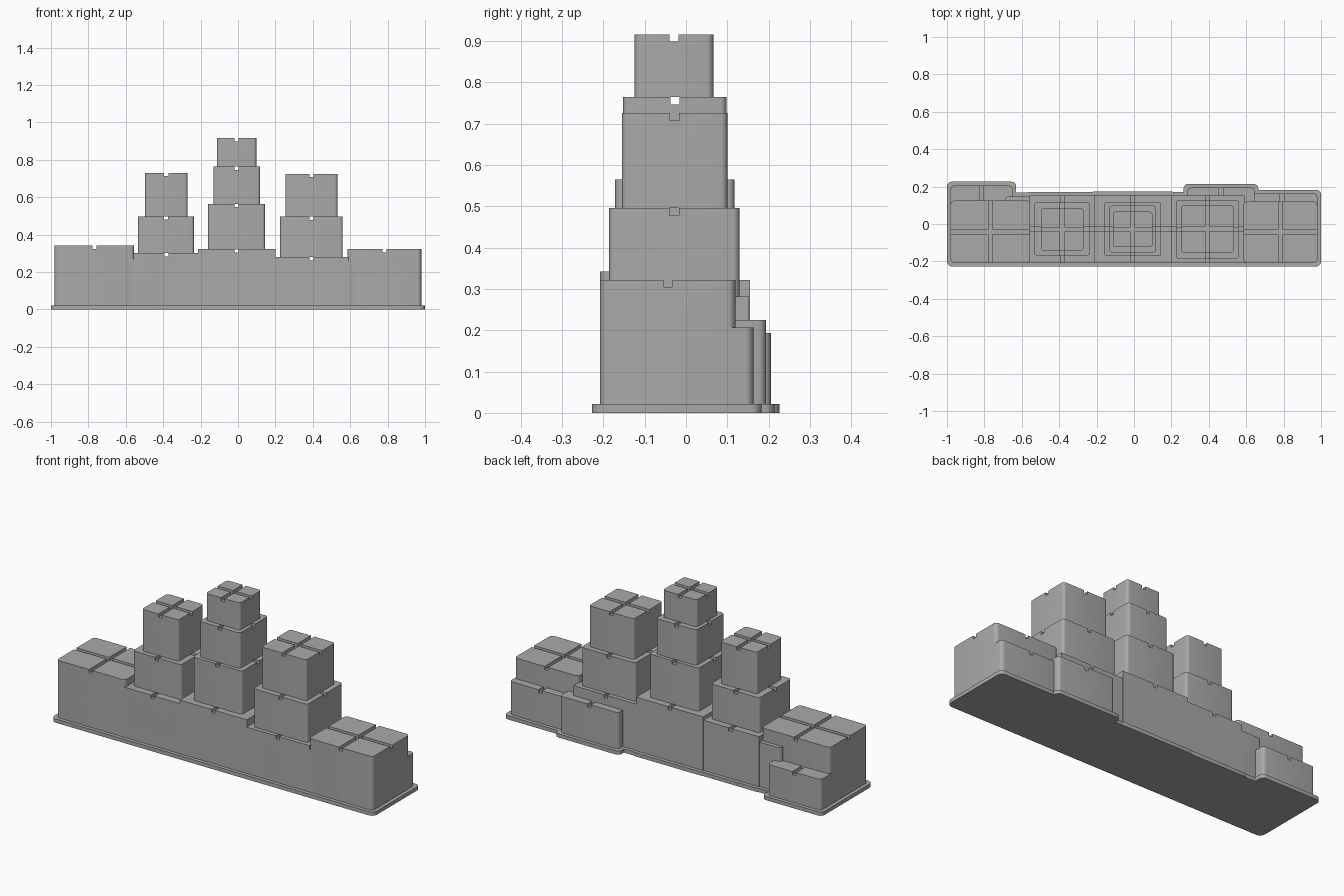
import bpy
import bmesh

if "Cube" in bpy.data.objects:
    bpy.data.objects.remove(bpy.data.objects["Cube"], do_unlink=True)

GREY = (0.4, 0.4, 0.4, 1)
mat = bpy.data.materials.new("stone grey")
mat.use_nodes = True
mat.diffuse_color = GREY
mat.node_tree.nodes["Principled BSDF"].inputs["Base Color"].default_value = GREY


def box(name, x, y, z, radius=0.0):
    """Box from ranges, with its upright edges rounded."""
    bm = bmesh.new()
    bmesh.ops.create_cube(bm, size=1)
    for v in bm.verts:
        v.co = [r[0] if c < 0 else r[1] for c, r in zip(v.co, (x, y, z))]
    if radius:
        upright = [e for e in bm.edges
                   if abs(e.verts[0].co.z - e.verts[1].co.z) > 1e-5]
        bmesh.ops.bevel(bm, geom=upright, offset=radius, segments=5,
                        profile=0.5, affect='EDGES')
    mesh = bpy.data.meshes.new(name)
    bm.to_mesh(mesh)
    bm.free()
    mesh.materials.append(mat)
    obj = bpy.data.objects.new(name, mesh)
    bpy.context.collection.objects.link(obj)
    return obj


def activate(obj):
    bpy.ops.object.select_all(action='DESELECT')
    obj.select_set(True)
    bpy.context.view_layer.objects.active = obj


def finish(obj):
    activate(obj)
    bpy.ops.object.shade_smooth_by_angle()


def block(name, x, y, z, radius=0.02, width=0.022, depth=0.018):
    """Block with a cross of two grooves cut in its top."""
    obj = box(name, x, y, z, radius)
    cx, cy = sum(x) / 2, sum(y) / 2
    h = width / 2
    floor = (z[1] - depth, z[1] + 0.1)
    for gx, gy in (((cx - h, cx + h), (y[0] - 0.1, y[1] + 0.1)),
                   ((x[0] - 0.1, x[1] + 0.1), (cy - h, cy + h))):
        cutter = box("groove_cutter", gx, gy, floor)
        cutter.hide_render = True
        mod = obj.modifiers.new("groove", 'BOOLEAN')
        mod.operation = 'DIFFERENCE'
        mod.solver = 'EXACT'
        mod.object = cutter
        activate(obj)
        bpy.ops.object.modifier_apply(modifier=mod.name)
        bpy.data.objects.remove(cutter, do_unlink=True)
    finish(obj)


FRONT, FLOOR, LIP = -0.208, 0.01, 0.02

# Ground-level blocks: name, x range, back y, top z, corner radius
ground_blocks = [
    ("right_end_block", (-0.98, -0.555), 0.125, 0.342, 0.02),
    ("right_end_rear_block", (-0.98, -0.65), 0.206, 0.193, 0.02),
    ("right_filler_block", (-0.69, -0.4), 0.148, 0.27, 0.02),
    ("right_tower_base", (-0.56, -0.205), 0.152, 0.302, 0),
    ("centre_tower_base", (-0.215, 0.2), 0.155, 0.322, 0),
    ("left_tower_base", (0.195, 0.59), 0.152, 0.281, 0),
    ("left_rear_block", (0.285, 0.645), 0.194, 0.225, 0.02),
    ("left_end_block", (0.585, 0.98), 0.12, 0.322, 0.02),
    ("left_end_rear_block", (0.6, 0.98), 0.163, 0.206, 0.02),
]
for name, x, back, top, radius in ground_blocks:
    block(name, x, (FRONT, back), (FLOOR, top), radius)
    # Matching outline of the ground plate
    finish(box(name + "_plate", (x[0] - LIP, x[1] + LIP),
               (FRONT + 0.05, back + LIP), (0, 0.021), 0.025))

# Continuous front wall and ground plate
finish(box("front_wall", (-0.98, 0.98), (FRONT, 0.1), (FLOOR, 0.26), 0.02))
finish(box("ground_plate", (-1, 1), (FRONT - LIP, 0.13), (0, 0.021), 0.03))

# Stepped towers: starting z, then x range, y range and top z of each tier
towers = {
    "right_tower": (0.302, [((-0.535, -0.235), (-0.168, 0.115), 0.498),
                            ((-0.497, -0.27), (-0.142, 0.083), 0.731)]),
    "centre_tower": (0.322, [((-0.16, 0.145), (-0.172, 0.117), 0.565),
                             ((-0.132, 0.118), (-0.152, 0.098), 0.764),
                             ((-0.113, 0.098), (-0.124, 0.066), 0.916)]),
    "left_tower": (0.281, [((0.225, 0.56), (-0.186, 0.129), 0.496),
                           ((0.253, 0.532), (-0.155, 0.1), 0.725)]),
}
for name, (bottom, tiers) in towers.items():
    for i, (x, y, top) in enumerate(tiers, 1):
        block(f"{name}_tier_{i}", x, y, (bottom, top), 0.015)
        bottom = top
